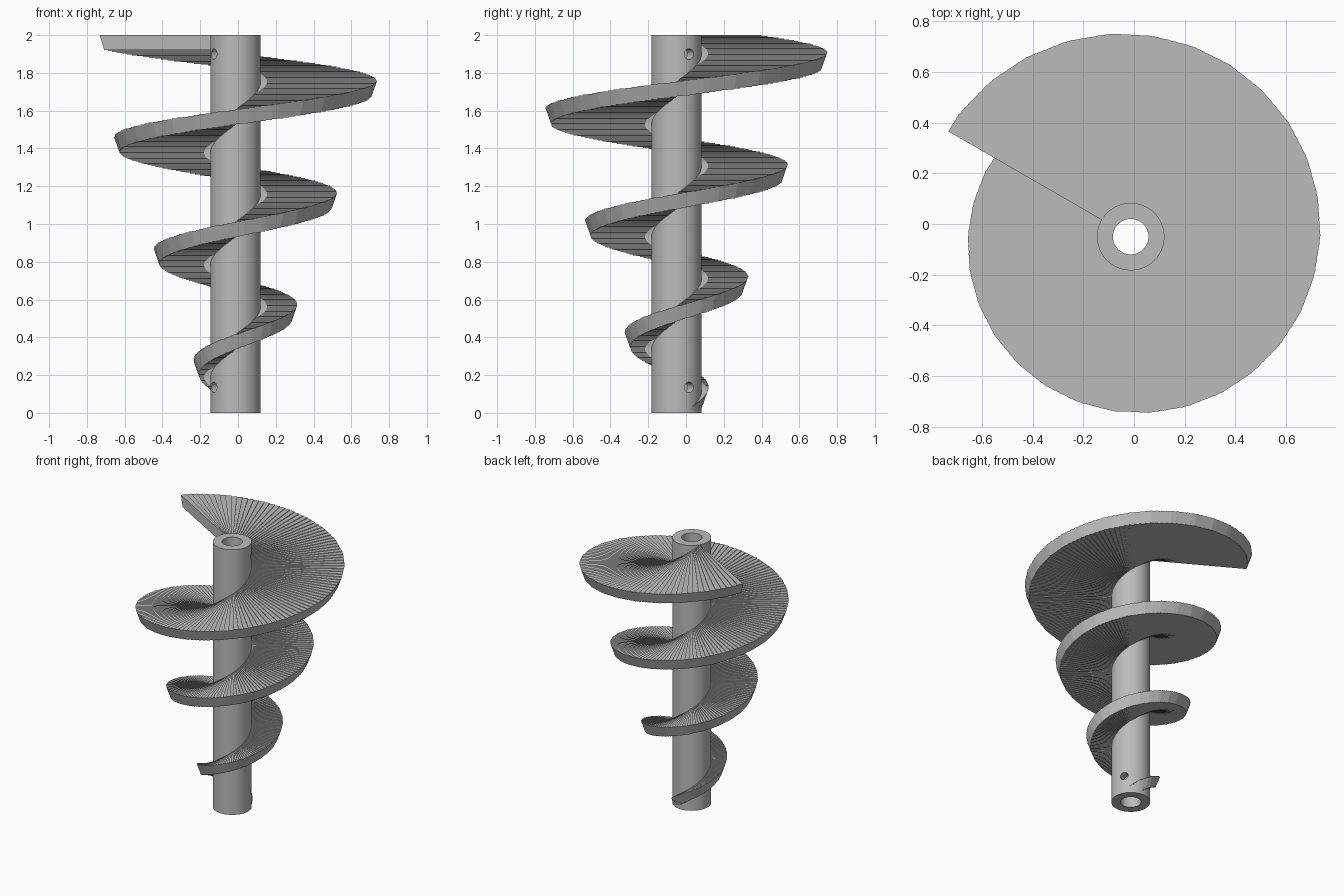
import bpy, bmesh
from math import pi, sin, cos, radians
from mathutils import Matrix, Vector

cube = bpy.data.objects.get("Cube")
if cube:
    bpy.data.objects.remove(cube)

CX, CY = -0.013, -0.05          # shaft axis
HEIGHT = 2.0
SHAFT_R, BORE_R = 0.133, 0.07
PITCH, THICK = 0.595, 0.08
END_ANGLE = radians(150)
STEPS = 444
INNER = 0.13                    # flight root, just inside the shaft wall
FACET = radians(12)

grey = bpy.data.materials.new("plain_grey")
grey.use_nodes = True
grey.diffuse_color = (0.5, 0.5, 0.5, 1)
grey.node_tree.nodes["Principled BSDF"].inputs["Base Color"].default_value = (0.5, 0.5, 0.5, 1)


def make_object(name, bm):
    mesh = bpy.data.meshes.new(name)
    bm.to_mesh(mesh)
    bm.free()
    mesh.materials.append(grey)
    obj = bpy.data.objects.new(name, mesh)
    bpy.context.collection.objects.link(obj)
    return obj


def point(r, a, z):
    return Vector((CX + r * cos(a), CY + r * sin(a), z))


# Hollow shaft: a rectangular wall section swept round the axis
def build_shaft(sides=64):
    bm = bmesh.new()
    section = [(BORE_R, 0), (SHAFT_R, 0), (SHAFT_R, HEIGHT), (BORE_R, HEIGHT)]
    rings = [[bm.verts.new(point(r, 2 * pi * i / sides, z)) for r, z in section]
             for i in range(sides)]
    for i in range(sides):
        a, b = rings[i], rings[(i + 1) % sides]
        for k in range(4):
            n = (k + 1) % 4
            bm.faces.new((a[k], b[k], b[n], a[n]))
    bmesh.ops.recalc_face_normals(bm, faces=bm.faces)
    return make_object("shaft", bm)


# Cross pin holes drilled through both ends of the shaft
def drill_pin_holes(shaft):
    bm = bmesh.new()
    for z in (0.135, 1.9):
        place = (Matrix.Translation((CX, CY, z)) @ Matrix.Rotation(radians(30), 4, 'Z')
                 @ Matrix.Rotation(pi / 2, 4, 'Y'))
        bmesh.ops.create_cone(bm, cap_ends=True, segments=24, radius1=0.028,
                              radius2=0.028, depth=0.5, matrix=place)
    cutter = make_object("pin_hole_cutter", bm)
    cutter.hide_render = True
    mod = shaft.modifiers.new("pin_holes", 'BOOLEAN')
    mod.operation = 'DIFFERENCE'
    mod.solver = 'EXACT'
    mod.object = cutter
    bpy.context.view_layer.objects.active = shaft
    bpy.ops.object.modifier_apply(modifier=mod.name)
    bpy.data.objects.remove(cutter)


# Outer edge: a faceted cone widening with height
def cone_radius(z, a):
    r = 0.125 + 0.355 * z
    r *= cos(FACET / 2) / cos(a % FACET - FACET / 2)
    return max(r, INNER)


# Spiral flight: fine steps climbing round the shaft
def build_flight():
    bm = bmesh.new()
    turn = 2 * pi * HEIGHT / PITCH

    def face(*pts):
        bm.faces.new([bm.verts.new(point(*p)) for p in pts])

    def inner(a, z):
        return (INNER, a, z)

    def outer(a, z):
        return (cone_radius(z, a), a, z)

    def radial_wall(a, low, high, forward):
        pts = [inner(a, low), outer(a, low), outer(a, high), inner(a, high)]
        face(*(reversed(pts) if forward else pts))

    previous = None
    for i in range(STEPS):
        a = END_ANGLE - turn + turn * i / STEPS
        b = a + turn / STEPS
        top = HEIGHT * (i + 1) / STEPS
        low = max(0.0, top - THICK)
        if cone_radius(top, a) <= INNER:
            continue
        face(inner(a, top), outer(a, top), outer(b, top), inner(b, top))
        face(inner(b, low), outer(b, low), outer(a, low), inner(a, low))
        face(outer(a, low), outer(b, low), outer(b, top), outer(a, top))
        if previous:
            radial_wall(a, previous[1], top, False)
            if low > previous[0]:
                radial_wall(a, previous[0], low, True)
        previous = (low, top)
    radial_wall(END_ANGLE, HEIGHT - THICK, HEIGHT, True)
    bmesh.ops.remove_doubles(bm, verts=bm.verts, dist=0.00001)
    return make_object("spiral_flight", bm)


shaft = build_shaft()
drill_pin_holes(shaft)
bpy.ops.object.select_all(action='DESELECT')
shaft.select_set(True)
bpy.context.view_layer.objects.active = shaft
bpy.ops.object.shade_smooth_by_angle(angle=radians(30))
build_flight()
